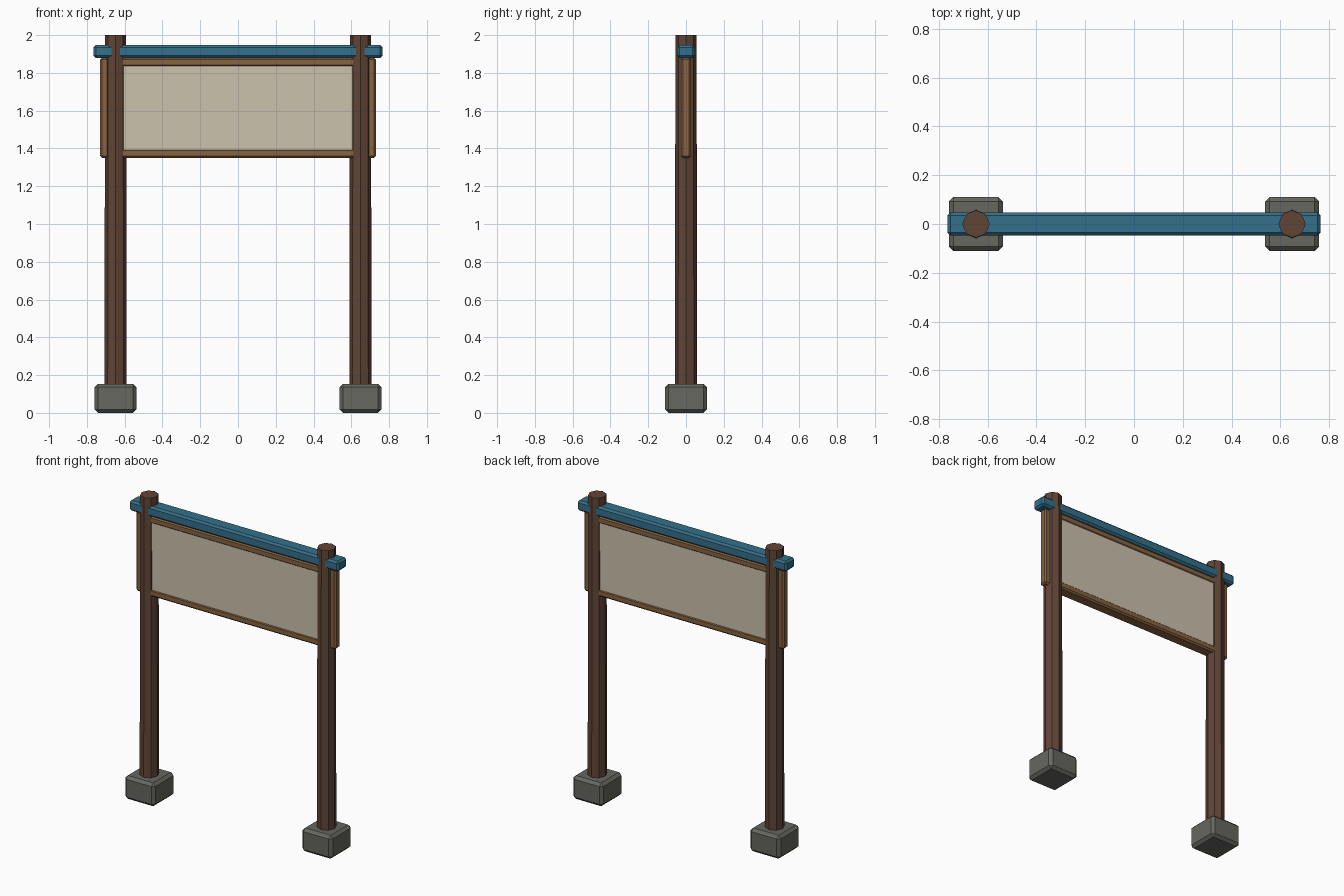
import bpy
import bmesh
from mathutils import Matrix

cube = bpy.data.objects.get("Cube")
if cube:
    bpy.data.objects.remove(cube, do_unlink=True)


def material(name, srgb):
    # Hex-style 0-255 colour converted to linear
    col = [((c / 255 + 0.055) / 1.055) ** 2.4 for c in srgb] + [1]
    m = bpy.data.materials.new(name)
    m.use_nodes = True
    m.diffuse_color = col
    bsdf = m.node_tree.nodes["Principled BSDF"]
    bsdf.inputs["Base Color"].default_value = col
    bsdf.inputs["Roughness"].default_value = 0.9
    return m


dark_wood = material("dark wood", (96, 69, 54))
frame_wood = material("frame wood", (136, 99, 64))
blue_paint = material("blue paint", (52, 112, 138))
stone = material("grey stone", (102, 103, 95))
cream = material("cream board", (204, 194, 174))


def finish(name, bm, mat):
    mesh = bpy.data.meshes.new(name)
    bm.to_mesh(mesh)
    bm.free()
    mesh.materials.append(mat)
    obj = bpy.data.objects.new(name, mesh)
    bpy.context.collection.objects.link(obj)
    return obj


def box(name, centre, size, mat, bevel=0):
    bm = bmesh.new()
    bmesh.ops.create_cube(bm, size=1, matrix=Matrix.Translation(centre) @ Matrix.Diagonal((*size, 1)))
    if bevel:
        bmesh.ops.bevel(bm, geom=bm.edges[:], offset=bevel, segments=1, affect='EDGES')
    return finish(name, bm, mat)


def post(name, x, bottom, top, mat):
    # Octagonal post with a slight taper
    bm = bmesh.new()
    bmesh.ops.create_cone(bm, cap_ends=True, segments=8, radius1=0.059, radius2=0.056,
                          depth=top - bottom, matrix=Matrix.Translation((x, 0, (top + bottom) / 2)))
    return finish(name, bm, mat)


# Footings, posts and frame stiles on both sides
for side, s in (("left", 1), ("right", -1)):
    box(side + "_footing", (s * 0.648, 0, 0.077), (0.221, 0.221, 0.154), stone, 0.018)
    post(side + "_post", s * 0.648, 0.1, 2.0, dark_wood)
    box(side + "_frame_stile", (s * 0.705, 0, 1.615), (0.05, 0.052, 0.53), frame_wood, 0.01)

# Board with its rails
box("board", (0, 0, 1.615), (1.3, 0.07, 0.47), cream)
for name, z in (("top_rail", 1.856), ("bottom_rail", 1.374)):
    box(name, (0, 0, z), (1.32, 0.08, 0.048), frame_wood, 0.01)

# Painted beam across the top
box("top_beam", (0, 0, 1.913), (1.53, 0.094, 0.068), blue_paint, 0.012)
